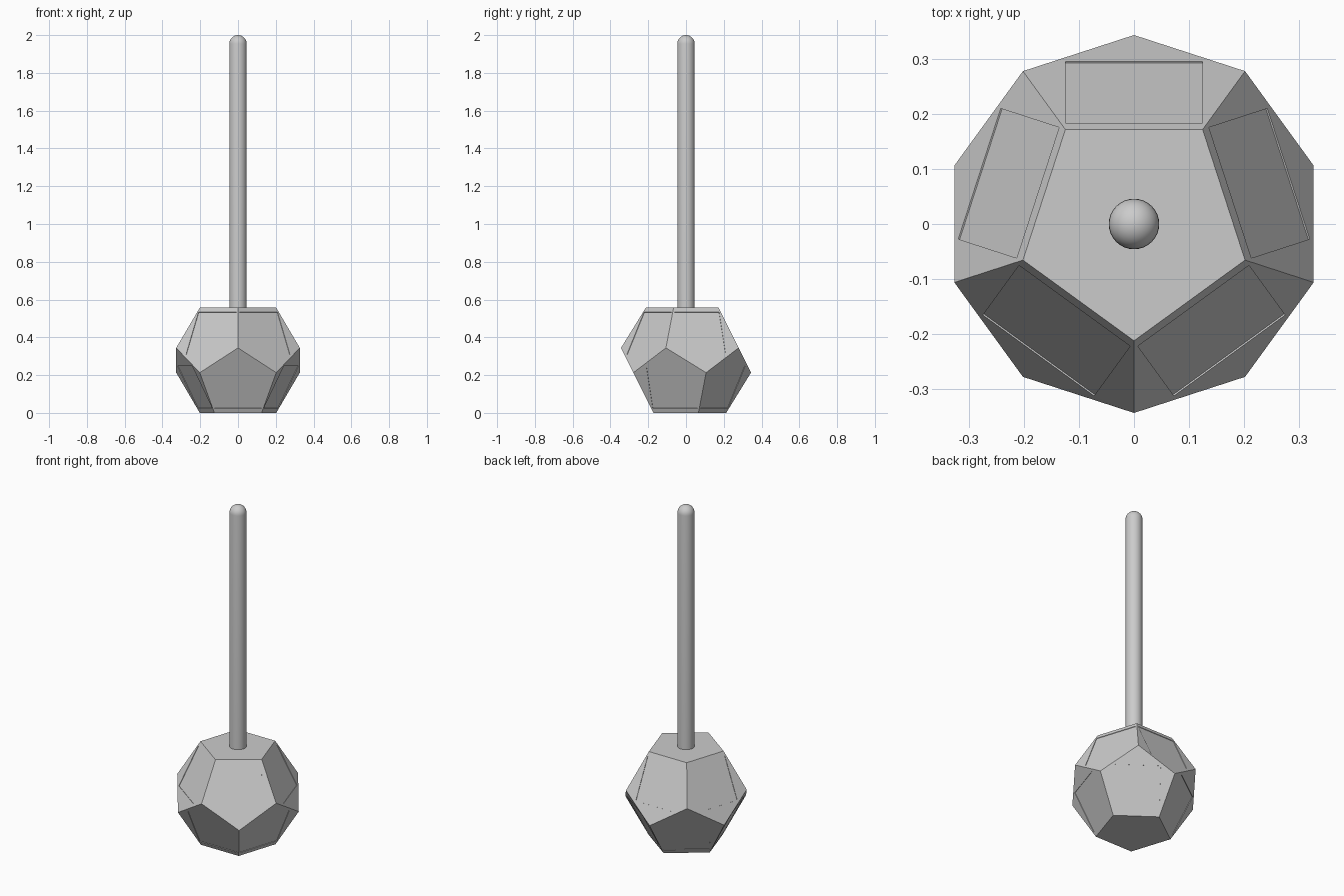
import bpy
import bmesh
from math import sin, cos, pi, radians
from mathutils import Vector

cube = bpy.data.objects.get("Cube")
if cube:
    bpy.data.objects.remove(cube, do_unlink=True)

EDGE = 0.25            # edge of the twelve-sided head
HEIGHT = 0.557
CENTRE = Vector((0, 0, HEIGHT / 2))
ROD = 0.046            # rod radius
DEPTH = 0.003          # depth of the sunk panels

grey = bpy.data.materials.new("grey")
grey.use_nodes = True
colour = (0.6, 0.6, 0.6, 1)
grey.diffuse_color = colour
grey.node_tree.nodes["Principled BSDF"].inputs["Base Color"].default_value = colour


def finish(name, bm):
    bmesh.ops.recalc_face_normals(bm, faces=bm.faces)
    mesh = bpy.data.meshes.new(name)
    bm.to_mesh(mesh)
    bm.free()
    mesh.materials.append(grey)
    obj = bpy.data.objects.new(name, mesh)
    bpy.context.collection.objects.link(obj)
    return obj


def ring(bm, radius, z, turn):
    angles = [radians(turn - 90 + 72 * k) for k in range(5)]
    return [bm.verts.new((radius * cos(a), radius * sin(a), z)) for a in angles]


def panelled_face(bm, a, b, c, d, e):
    """Pentagon with a shallow square panel sunk beside its edge a-b."""
    middle = (a.co + b.co) / 2
    across = (b.co - a.co).normalized()
    down = (d.co - middle).normalized()
    normal = across.cross(down)
    if normal.dot(middle - CENTRE) < 0:
        normal.negate()
    start = middle + down * 0.027
    half = across * EDGE / 2
    corners = [start - half, start + half,
               start + half + down * EDGE, start - half + down * EDGE]
    rim = [bm.verts.new(v) for v in corners]
    floor = [bm.verts.new(v - normal * DEPTH) for v in corners]
    p, q, r, s = rim
    # border around the panel
    for face in ((a, b, q, p), (b, c, r, q), (c, d, r), (d, s, r), (d, e, s), (e, a, p, s)):
        bm.faces.new(face)
    # panel walls and floor
    for i in range(4):
        j = (i + 1) % 4
        bm.faces.new((rim[i], rim[j], floor[j], floor[i]))
    bm.faces.new(floor)


# Twelve-sided head
small = EDGE / (2 * sin(pi / 5))
large = small * (1 + 5 ** 0.5) / 2
bm = bmesh.new()
top = ring(bm, small, HEIGHT, 0)
upper = ring(bm, large, 0.344, 0)
lower = ring(bm, large, HEIGHT - 0.344, 36)
bottom = ring(bm, small, 0, 36)
bm.faces.new(top)
bm.faces.new(bottom)
for k in range(5):
    n = (k + 1) % 5
    panelled_face(bm, top[k], top[n], upper[n], lower[k], upper[k])
    panelled_face(bm, bottom[k], bottom[n], lower[n], upper[n], lower[k])
finish("faceted_head", bm)

# Round rod with a domed tip, turned from a profile
bm = bmesh.new()
profile = [(0, 0.5), (ROD, 0.5)]
profile += [(ROD * cos(t * pi / 16), 2 - ROD + ROD * sin(t * pi / 16)) for t in range(9)]
verts = [bm.verts.new((x, 0, z)) for x, z in profile]
edges = [bm.edges.new(pair) for pair in zip(verts, verts[1:])]
bmesh.ops.spin(bm, geom=verts + edges, cent=(0, 0, 0), axis=(0, 0, 1),
               angle=2 * pi, steps=32)
bmesh.ops.remove_doubles(bm, verts=bm.verts, dist=0.0001)
rod = finish("domed_rod", bm)
bpy.ops.object.select_all(action='DESELECT')
rod.select_set(True)
bpy.context.view_layer.objects.active = rod
bpy.ops.object.shade_smooth_by_angle(angle=radians(40))
